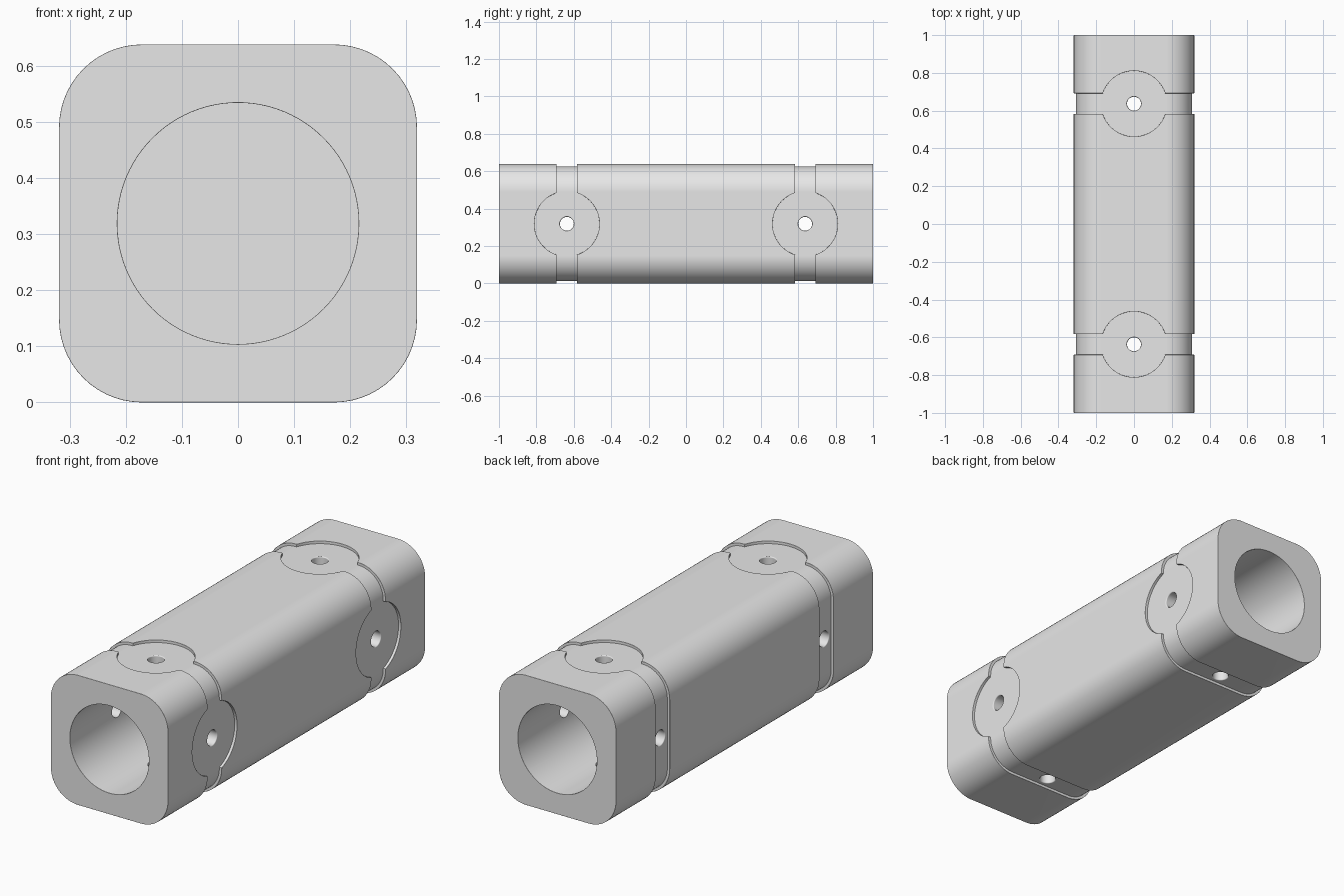
import bpy, bmesh, math
from mathutils import Matrix, Vector

if "Cube" in bpy.data.objects:
    bpy.data.objects.remove(bpy.data.objects["Cube"], do_unlink=True)

HALF = 0.319                 # half width of the outer section, also axis height
CORNER = 0.148               # corner radius of the outer section
GROOVE = 0.013               # groove and disc recess depth
BORE = 0.215                 # socket radius
FLOOR = 0.5                  # socket floor, distance from the middle
BOLT = 0.637                 # bolt hole position, distance from the middle
EDGE = 0.011                 # edge rounding
AXIS = Vector((0, 0, HALF))

grey = bpy.data.materials.new("plain grey")
grey.use_nodes = True
grey.diffuse_color = (0.8, 0.8, 0.8, 1)
grey.node_tree.nodes["Principled BSDF"].inputs["Base Color"].default_value = (0.8, 0.8, 0.8, 1)


def make(name, bm):
    bmesh.ops.recalc_face_normals(bm, faces=bm.faces)
    mesh = bpy.data.meshes.new(name)
    bm.to_mesh(mesh)
    bm.free()
    mesh.materials.append(grey)
    obj = bpy.data.objects.new(name, mesh)
    bpy.context.collection.objects.link(obj)
    return obj


def rounded_bar(name, half, radius, y0, y1, steps=14):
    """Rounded square section extruded along y."""
    bm = bmesh.new()
    verts = []
    for quarter in range(4):
        mid = math.radians(45 + 90 * quarter)
        cx = math.copysign(half - radius, math.cos(mid))
        cz = math.copysign(half - radius, math.sin(mid))
        for i in range(steps + 1):
            a = math.radians(90) * (quarter + i / steps)
            verts.append(bm.verts.new((cx + radius * math.cos(a), y0,
                                       HALF + cz + radius * math.sin(a))))
    face = bm.faces.new(verts)
    new = bmesh.ops.extrude_face_region(bm, geom=[face])["geom"]
    bmesh.ops.translate(bm, vec=(0, y1 - y0, 0),
                        verts=[v for v in new if isinstance(v, bmesh.types.BMVert)])
    return make(name, bm)


def cylinder_cutter(radius, start, end, sides):
    start, end = Vector(start), Vector(end)
    turn = (end - start).to_track_quat("Z", "Y").to_matrix().to_4x4()
    bm = bmesh.new()
    bmesh.ops.create_cone(bm, cap_ends=True, segments=sides, radius1=radius, radius2=radius,
                          depth=(end - start).length,
                          matrix=Matrix.Translation((start + end) / 2) @ turn)
    obj = make("cutter", bm)
    obj.hide_render = True
    return obj


def apply(obj, mod):
    bpy.context.view_layer.objects.active = obj
    bpy.ops.object.modifier_apply(modifier=mod.name)


def cut(obj, cutter):
    mod = obj.modifiers.new("cut", "BOOLEAN")
    mod.operation, mod.solver, mod.object = "DIFFERENCE", "EXACT", cutter
    apply(obj, mod)
    bpy.data.objects.remove(cutter, do_unlink=True)


def round_edges(obj, width, wanted=lambda edge: True):
    """Round the sharp outward edges."""
    bm = bmesh.new()
    bm.from_mesh(obj.data)
    bmesh.ops.remove_doubles(bm, verts=bm.verts, dist=0.0001)
    edges = [e for e in bm.edges if e.is_manifold
             and e.calc_face_angle_signed(0) > 0.6 and wanted(e)]
    bmesh.ops.bevel(bm, geom=edges, offset=width, segments=3, profile=0.5,
                    affect="EDGES", clamp_overlap=True)
    bm.to_mesh(obj.data)
    bm.free()


def finish(obj):
    bpy.ops.object.select_all(action="DESELECT")
    obj.select_set(True)
    bpy.context.view_layer.objects.active = obj
    bpy.ops.object.shade_smooth_by_angle(angle=math.radians(35))
    mod = obj.modifiers.new("flat faces", "WEIGHTED_NORMAL")
    mod.keep_sharp = True


def bore_sockets(obj, sides):
    for s in sides:
        cut(obj, cylinder_cutter(BORE, AXIS + Vector((0, s * FLOOR, 0)),
                                 AXIS + Vector((0, s * 1.1, 0)), 96))


# Core: forms the groove floors and the disc floors, with crossing bolt holes
core = rounded_bar("core", HALF - GROOVE, CORNER - GROOVE, -0.83, 0.83)
bore_sockets(core, (-1, 1))
for s in (-1, 1):
    centre = AXIS + Vector((0, s * BOLT, 0))
    for axis in (Vector((1, 0, 0)), Vector((0, 0, 1))):
        cut(core, cylinder_cutter(0.037, centre - axis * 0.5, centre + axis * 0.5, 32))


def bolt_rim(edge):
    return all(abs(v.co.y) < 0.7 and
               max(abs(v.co.x), abs(v.co.z - HALF)) > HALF - GROOVE - 0.002
               for v in edge.verts)


round_edges(core, 0.005, bolt_rim)
finish(core)

# Outer sleeves: two ends and a middle, notched for the discs on top and left
sleeves = [("front_sleeve", -1, -0.692, (-1,)),
           ("middle_sleeve", -0.582, 0.582, (-1, 1)),
           ("back_sleeve", 0.692, 1, (1,))]
for name, y0, y1, sides in sleeves:
    sleeve = rounded_bar(name, HALF, CORNER, y0, y1)
    bore_sockets(sleeve, sides)
    for s in sides:
        centre = AXIS + Vector((0, s * BOLT, 0))
        for axis in (Vector((1, 0, 0)), Vector((0, 0, 1))):
            cut(sleeve, cylinder_cutter(0.174, centre + axis * (HALF - 0.03),
                                        centre + axis * 0.5, 96))
    round_edges(sleeve, EDGE)
    finish(sleeve)
